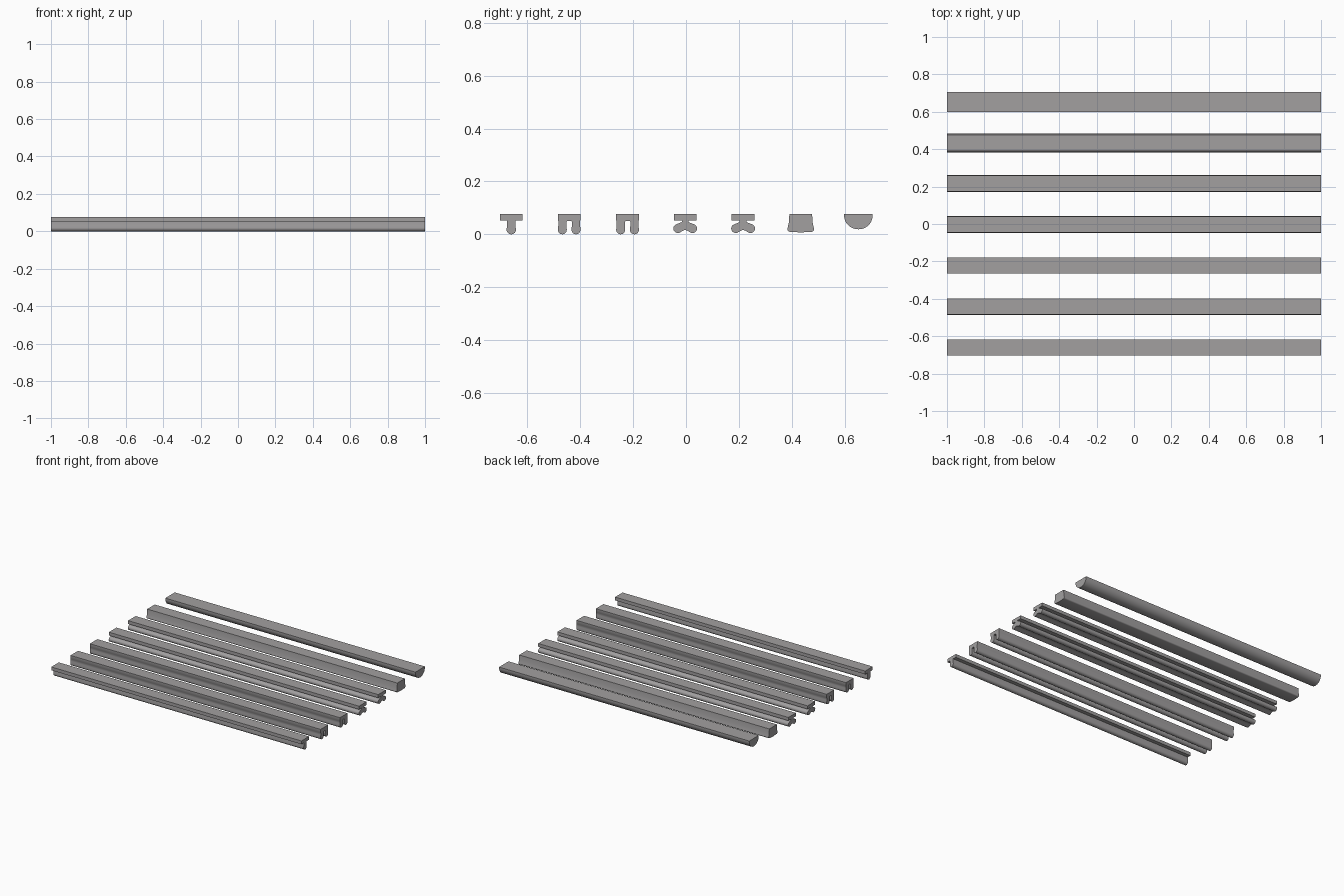
import bpy, bmesh, math

if "Cube" in bpy.data.objects:
    bpy.data.objects.remove(bpy.data.objects["Cube"])

mat = bpy.data.materials.new("warm_grey")
mat.diffuse_color = (0.36, 0.35, 0.353, 1)
mat.use_nodes = True
mat.node_tree.nodes["Principled BSDF"].inputs["Base Color"].default_value = mat.diffuse_color

TOP, UNDER, HALF = 0.077, 0.053, 0.043


def arc(cy, cz, ry, rz, a0, a1, n):
    pts = []
    for i in range(n + 1):
        a = math.radians(a0 + (a1 - a0) * i / n)
        pts.append((cy + ry * math.cos(a), cz + rz * math.sin(a)))
    return pts


def bar(name, y, half):
    """Mirror a half profile (top to bottom, +y side) and extrude along x."""
    left = [(-a, b) for a, b in reversed(half) if a > 1e-5]
    outline = half + left
    bm = bmesh.new()
    ends = [[bm.verts.new((x, y + a, b)) for a, b in outline] for x in (-1, 1)]
    n = len(outline)
    bm.faces.new(ends[0])
    bm.faces.new(ends[1][::-1])
    for i in range(n):
        j = (i + 1) % n
        bm.faces.new((ends[0][i], ends[0][j], ends[1][j], ends[1][i]))
    bmesh.ops.recalc_face_normals(bm, faces=bm.faces)
    me = bpy.data.meshes.new(name)
    bm.to_mesh(me)
    bm.free()
    me.materials.append(mat)
    ob = bpy.data.objects.new(name, me)
    bpy.context.collection.objects.link(ob)
    bpy.ops.object.select_all(action='DESELECT')
    ob.select_set(True)
    bpy.context.view_layer.objects.active = ob
    bpy.ops.object.shade_smooth_by_angle(angle=math.radians(35))


plate = [(HALF, TOP), (HALF, UNDER)]

# Single stem with a rounded foot
single = plate + [(0.0155, UNDER), (0.0155, 0.032)] + arc(0, 0.018, 0.018, 0.018, 0, -90, 8)

# Two legs with rounded feet
double = plate + [(0.041, 0.05), (0.041, 0.034)] \
    + arc(0.026, 0.018, 0.0172, 0.018, 0, -180, 14) \
    + [(0.0105, 0.034), (0.0105, 0.049), (0, 0.051)]

# Neck with two splayed lobes
splayed = plate + [(0.013, UNDER), (0.013, 0.046)] \
    + arc(0.0275, 0.022, 0.0175, 0.017, 70, -110, 14) + [(0.006, 0.015), (0, 0.016)]

# Solid block flaring towards a rounded base
block = [(HALF, TOP), (0.045, 0.045), (0.049, 0.026)] \
    + arc(0.040, 0.019, 0.0105, 0.0095, 20, -80, 6) + [(0, 0.007)]

# Half-round moulding
half_round = [(0.054, TOP)] + arc(0, 0.071, 0.054, 0.052, 0, -90, 12)

bar("single_stem_strip", -0.661, single)
bar("double_leg_strip_front", -0.442, double)
bar("double_leg_strip_rear", -0.221, double)
bar("splayed_strip_front", -0.003, splayed)
bar("splayed_strip_rear", 0.216, splayed)
bar("block_strip", 0.434, block)
bar("half_round_strip", 0.652, half_round)
